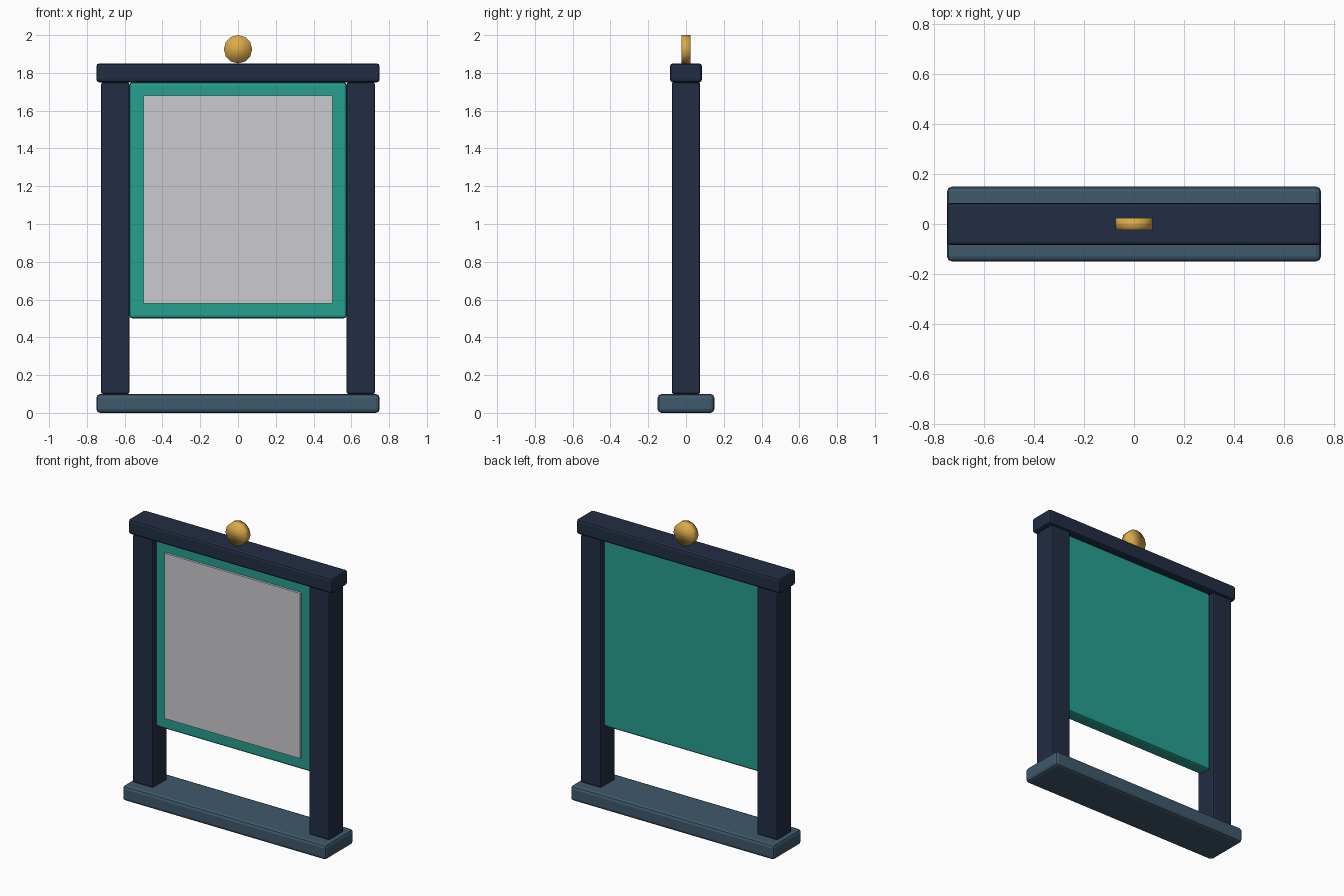
import bpy
import math

cube = bpy.data.objects.get("Cube")
if cube:
    bpy.data.objects.remove(cube, do_unlink=True)


def make_material(name, rgb):
    mat = bpy.data.materials.new(name)
    mat.use_nodes = True
    mat.diffuse_color = (*rgb, 1)
    mat.node_tree.nodes["Principled BSDF"].inputs["Base Color"].default_value = (*rgb, 1)
    return mat


navy = make_material("navy", (0.016, 0.026, 0.056))
slate = make_material("slate blue", (0.05, 0.10, 0.15))
teal = make_material("teal", (0.02, 0.35, 0.28))
grey = make_material("pale grey", (0.60, 0.60, 0.62))
gold = make_material("gold", (0.72, 0.40, 0.07))


def box(name, center, size, mat, chamfer=0.0):
    """Box with optional rounded-off edges."""
    bpy.ops.mesh.primitive_cube_add(size=1, location=center)
    ob = bpy.context.object
    ob.name = name
    ob.scale = size
    bpy.ops.object.transform_apply(location=False, rotation=False, scale=True)
    ob.data.materials.append(mat)
    if chamfer:
        bevel = ob.modifiers.new("chamfer", "BEVEL")
        bevel.width = chamfer
        bevel.segments = 2
    return ob


# Foot and top rail
box("base", (0, 0, 0.05), (1.5, 0.3, 0.1), slate, 0.02)
box("top_rail", (0, 0, 1.8), (1.5, 0.17, 0.1), navy, 0.015)

# Two uprights
for side, x in (("left", 0.65), ("right", -0.65)):
    box(side + "_post", (x, 0, 0.925), (0.15, 0.15, 1.65), navy, 0.01)

# Hanging board and its front sheet
box("board", (0, 0, 1.125), (1.15, 0.09, 1.25), teal, 0.015)
box("front_sheet", (0, -0.05, 1.13), (1.0, 0.02, 1.1), grey)

# Round disc ornament on the rail
bpy.ops.mesh.primitive_cylinder_add(vertices=12, radius=0.075, depth=0.05,
                                    location=(0, 0, 1.925),
                                    rotation=(math.pi / 2, 0, 0))
disc = bpy.context.object
disc.name = "top_disc"
disc.data.materials.append(gold)
bpy.ops.object.shade_smooth()
